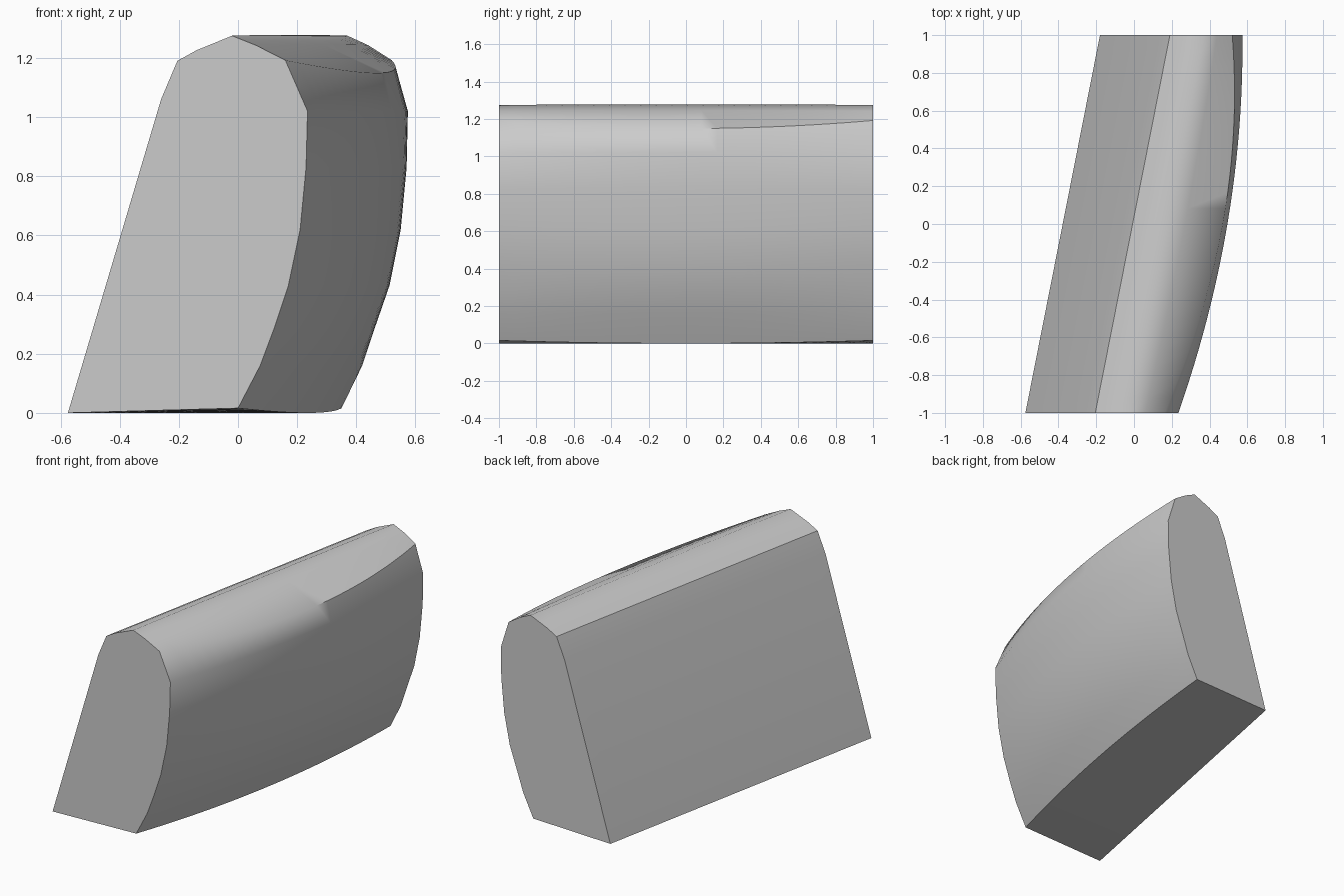
import bpy
import bmesh

cube = bpy.data.objects.get("Cube")
if cube:
    bpy.data.objects.remove(cube, do_unlink=True)

# Single matte grey
grey = bpy.data.materials.new("light grey")
grey.use_nodes = True
color = (0.6, 0.6, 0.6, 1.0)
grey.diffuse_color = color
bsdf = next(n for n in grey.node_tree.nodes if n.type == "BSDF_PRINCIPLED")
bsdf.inputs["Base Color"].default_value = color
bsdf.inputs["Roughness"].default_value = 0.8

# Cross-section: x at front end, x at back end, z at the ends,
# sideways bulge at mid-length, rise at mid-length
SECTION = [
    (-0.575, -0.180, 0.000, 0.00, 0.000),
    (-0.260, 0.135, 1.060, 0.00, 0.000),
    (-0.205, 0.190, 1.190, 0.00, 0.000),   # left shoulder
    (-0.140, 0.255, 1.226, 0.00, 0.000),
    (-0.020, 0.370, 1.275, 0.00, 0.003),   # ridge
    (0.060, 0.440, 1.243, 0.02, 0.003),
    (0.160, 0.520, 1.192, 0.13, -0.043),   # right shoulder
    (0.235, 0.574, 1.020, 0.09, 0.000),
    (0.230, 0.570, 0.830, 0.08, 0.000),
    (0.210, 0.550, 0.620, 0.08, 0.000),
    (0.170, 0.512, 0.430, 0.08, 0.000),
    (0.120, 0.460, 0.280, 0.08, 0.000),
    (0.075, 0.420, 0.160, 0.07, 0.000),
    (0.000, 0.350, 0.016, 0.06, -0.016),   # right bottom edge
]
LEFT_SHOULDER, RIGHT_SHOULDER, LAST = 2, 6, len(SECTION) - 1
STEPS = 24

# Loft the section from front to back along a bowed, slanted path
bm = bmesh.new()
rings = []
for s in range(STEPS + 1):
    t = s / STEPS
    bow = 4 * t * (1 - t)
    rings.append([
        bm.verts.new((xf + (xb - xf) * t + side * bow, 2 * t - 1, z + rise * bow))
        for xf, xb, z, side, rise in SECTION
    ])

for a, b in zip(rings, rings[1:]):
    for i in range(len(SECTION)):
        j = (i + 1) % len(SECTION)
        bm.faces.new((a[i], a[j], b[j], b[i])).smooth = True
caps = [bm.faces.new(rings[0]), bm.faces.new(rings[-1])]

# Crisp edges: end caps, bottom corners, left shoulder, rear half of right shoulder
for cap in caps:
    for e in cap.edges:
        e.smooth = False
for i in (0, LEFT_SHOULDER, RIGHT_SHOULDER, LAST):
    for s in range(STEPS):
        if i != RIGHT_SHOULDER or s >= STEPS * 0.54:
            bm.edges.get((rings[s][i], rings[s + 1][i])).smooth = False

bmesh.ops.recalc_face_normals(bm, faces=bm.faces[:])
mesh = bpy.data.meshes.new("slanted_block")
bm.to_mesh(mesh)
bm.free()
mesh.materials.append(grey)
block = bpy.data.objects.new("slanted_block", mesh)
bpy.context.collection.objects.link(block)
